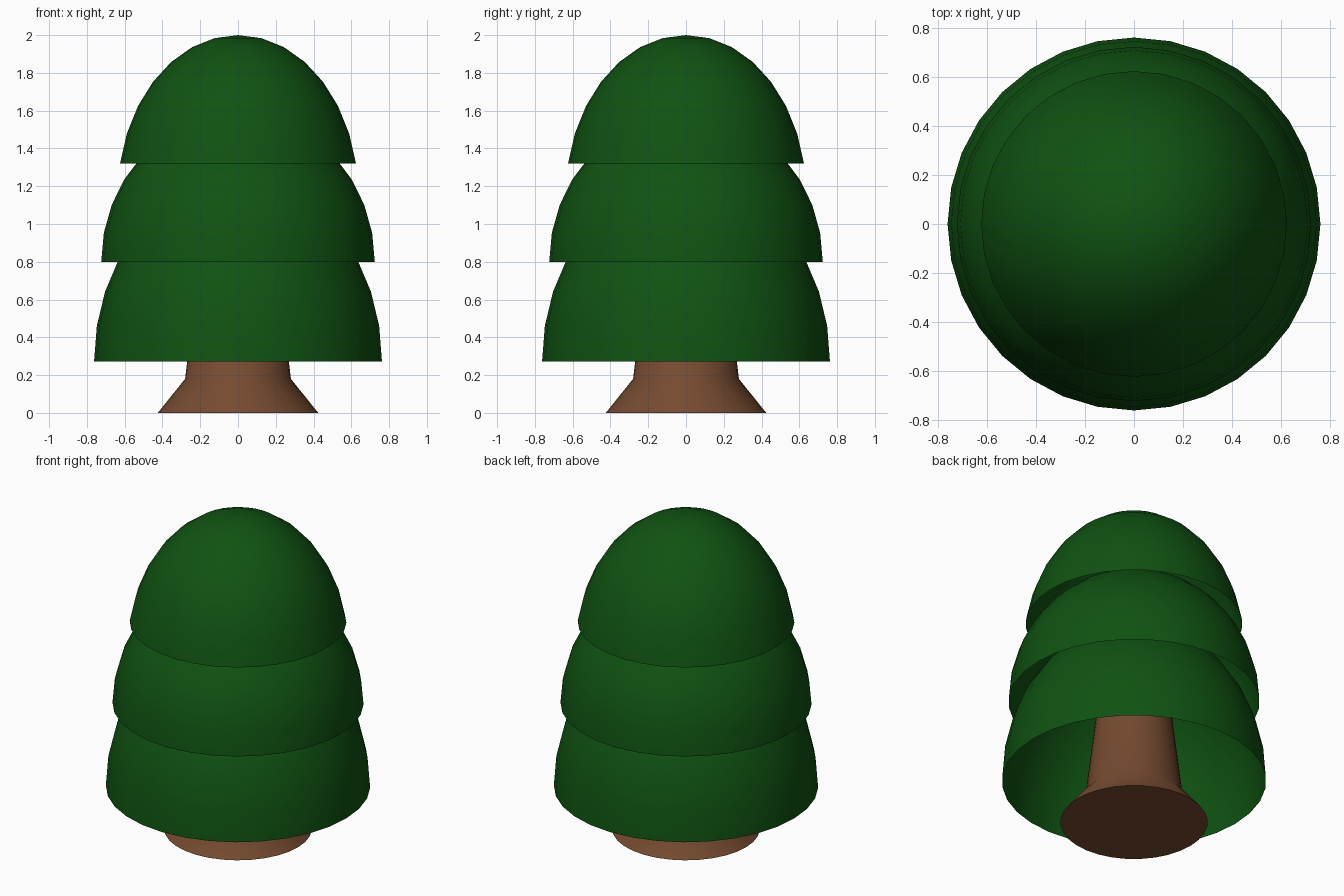
import bpy, bmesh, math

if "Cube" in bpy.data.objects:
    bpy.data.objects.remove(bpy.data.objects["Cube"])

SEGMENTS = 32
STEP = math.pi / 16


def material(name, color):
    mat = bpy.data.materials.new(name)
    mat.diffuse_color = color
    mat.use_nodes = True
    mat.node_tree.nodes["Principled BSDF"].inputs["Base Color"].default_value = mat.diffuse_color
    return mat


def lathe(name, profile, mat, angle, cap_bottom=False, cap_top=False):
    """Revolve (radius, z) points, listed bottom to top, around z."""
    bm = bmesh.new()
    rings = []
    for r, z in profile:
        if r < 1e-5:
            rings.append([bm.verts.new((0, 0, z))] * SEGMENTS)
            continue
        rings.append([bm.verts.new((r * math.cos(2 * math.pi * i / SEGMENTS),
                                    r * math.sin(2 * math.pi * i / SEGMENTS), z))
                      for i in range(SEGMENTS)])
    for low, high in zip(rings, rings[1:]):
        for i in range(SEGMENTS):
            j = (i + 1) % SEGMENTS
            corners = [low[i], low[j], high[j], high[i]]
            bm.faces.new(list(dict.fromkeys(corners)))
    if cap_bottom:
        bm.faces.new(rings[0][::-1])
    if cap_top:
        bm.faces.new(rings[-1])
    mesh = bpy.data.meshes.new(name)
    bm.to_mesh(mesh)
    bm.free()
    obj = bpy.data.objects.new(name, mesh)
    bpy.context.collection.objects.link(obj)
    mesh.materials.append(mat)
    bpy.ops.object.select_all(action='DESELECT')
    obj.select_set(True)
    bpy.context.view_layer.objects.active = obj
    bpy.ops.object.shade_smooth_by_angle(angle=math.radians(angle))
    return obj


def dome(name, radius, height, center_z, last_ring, mat):
    """Open-bottomed stretched sphere cap, cut at the given ring."""
    profile = [(radius * math.sin(k * STEP), center_z + height * math.cos(k * STEP))
               for k in range(last_ring, -1, -1)]
    return lathe(name, profile, mat, 40)


leaf = material("leaf_green", (0.005, 0.085, 0.006, 1))
bark = material("bark_brown", (0.18, 0.07, 0.03, 1))

# Foliage tiers
dome("lower_foliage", 0.762, 0.965, 0.272, 8, leaf)
dome("middle_foliage", 0.724, 0.785, 0.80, 8, leaf)
dome("top_foliage", 0.637, 0.845, 1.155, 7, leaf)

# Flared trunk, tapering up inside the foliage
lathe("trunk", [(0.425, 0), (0.28, 0.18), (0.16, 1.2)], bark, 40,
      cap_bottom=True, cap_top=True)
